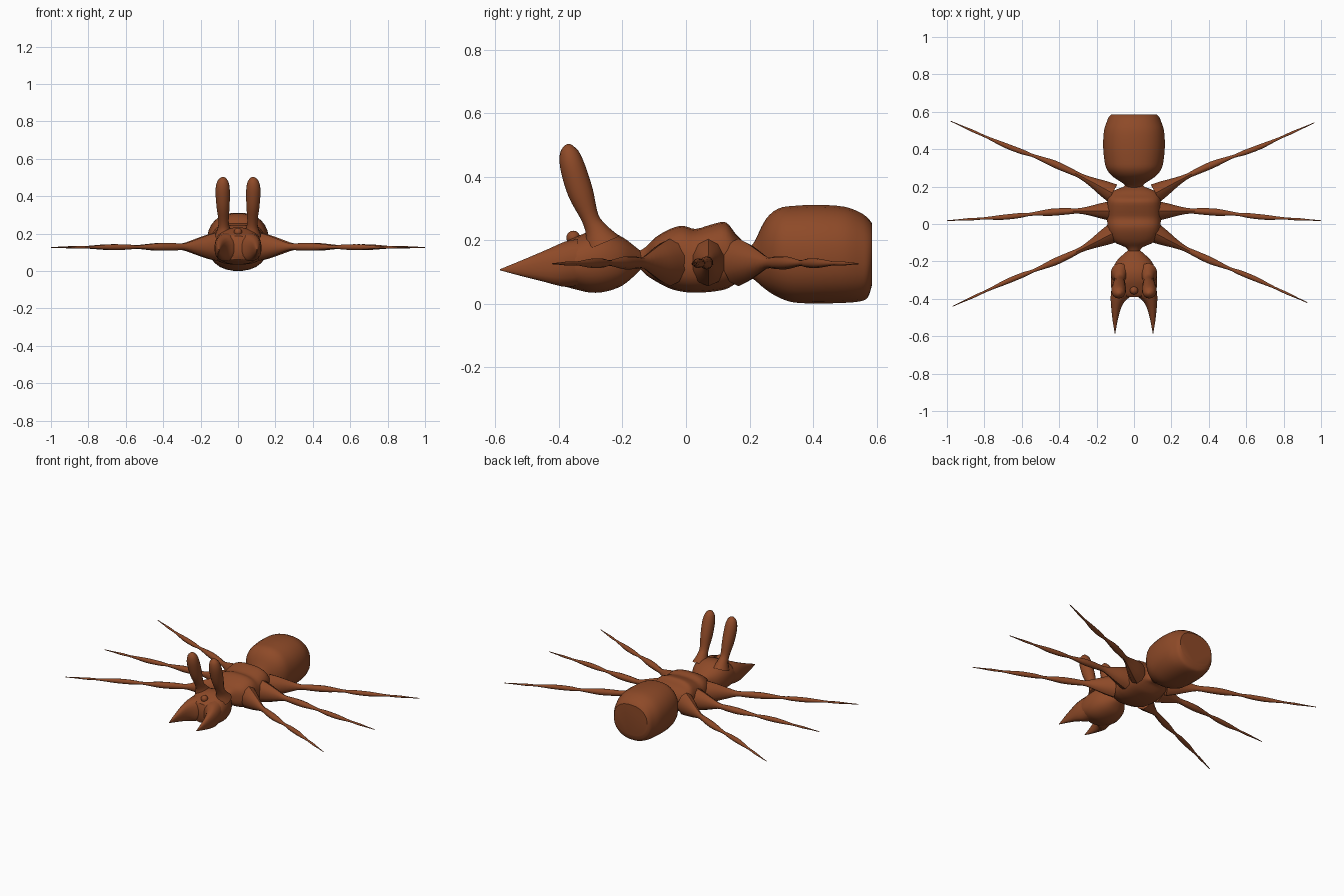
import bpy
import bmesh
import math
from mathutils import Vector

cube = bpy.data.objects.get("Cube")
if cube:
    bpy.data.objects.remove(cube, do_unlink=True)

# Single body colour
brown = bpy.data.materials.new("chestnut_brown")
brown.use_nodes = True
colour = (0.27, 0.068, 0.021, 1.0)
brown.diffuse_color = colour
brown.node_tree.nodes["Principled BSDF"].inputs["Base Color"].default_value = colour

X_AXIS = Vector((1, 0, 0))
Z_AXIS = Vector((0, 0, 1))


def smooth_rows(rows, steps):
    """Insert Catmull-Rom interpolated rows between the given ones."""
    rows = [tuple(row) for row in rows]
    padded = [rows[0]] + rows + [rows[-1]]
    result = []
    for a, b, c, d in zip(padded, padded[1:], padded[2:], padded[3:]):
        for step in range(steps):
            t = step / steps
            result.append([
                q + 0.5 * t * (r - p + t * (2 * p - 5 * q + 4 * r - s
                                            + t * (3 * (q - r) + s - p)))
                for p, q, r, s in zip(a, b, c, d)])
    result.append(list(rows[-1]))
    return result


def loft(name, sections, sides=20, squareness=2.0, sharp=40):
    """Skin rings, each given as centre, side vector and up vector."""
    bm = bmesh.new()
    rings = []
    for centre, side, up in sections:
        ring = []
        for i in range(sides):
            angle = math.tau * (i + 0.5) / sides
            c, s = math.cos(angle), math.sin(angle)
            c = math.copysign(abs(c) ** (2 / squareness), c)
            s = math.copysign(abs(s) ** (2 / squareness), s)
            ring.append(bm.verts.new(centre + side * c + up * s))
        rings.append(ring)
    for low, high in zip(rings, rings[1:]):
        for i in range(sides):
            j = (i + 1) % sides
            bm.faces.new((low[i], low[j], high[j], high[i]))
    bm.faces.new(rings[0])
    bm.faces.new(rings[-1])
    bmesh.ops.recalc_face_normals(bm, faces=bm.faces[:])
    mesh = bpy.data.meshes.new(name)
    bm.to_mesh(mesh)
    bm.free()
    mesh.materials.append(brown)
    mesh.polygons.foreach_set("use_smooth", [True] * len(mesh.polygons))
    mesh.set_sharp_from_angle(angle=math.radians(sharp))
    obj = bpy.data.objects.new(name, mesh)
    bpy.context.scene.collection.objects.link(obj)
    return obj


def body_part(name, rows, mirror=1, steps=3, **options):
    """Rows hold y, inner x, outer x, bottom z and top z."""
    sections = []
    for y, inner, outer, bottom, top in smooth_rows(rows, steps):
        centre = Vector((mirror * (inner + outer) / 2, y, (bottom + top) / 2))
        sections.append((centre, X_AXIS * (outer - inner) / 2,
                         Z_AXIS * (top - bottom) / 2))
    return loft(name, sections, **options)


def centred(rows):
    """Expand y, half width, bottom, top to a symmetric body row."""
    return [(y, -half, half, bottom, top) for y, half, bottom, top in rows]


def limb(name, rows, reference, steps=4, sides=10):
    """Rows hold a path point followed by its two radii."""
    rows = smooth_rows(rows, steps)
    points = [Vector(row[:3]) for row in rows]
    sections = []
    for i, row in enumerate(rows):
        along = points[min(i + 1, len(rows) - 1)] - points[max(i - 1, 0)]
        across = along.cross(reference).normalized()
        up = across.cross(along).normalized()
        sections.append((points[i], across * row[3], up * row[4]))
    return loft(name, sections, sides)


# Barrel abdomen with a flat rear
body_part("abdomen", centred([
    (0.19, 0.04, 0.09, 0.165), (0.215, 0.055, 0.075, 0.195),
    (0.25, 0.11, 0.045, 0.265), (0.29, 0.145, 0.02, 0.3),
    (0.34, 0.159, 0.003, 0.309), (0.42, 0.166, 0.0, 0.312),
    (0.50, 0.161, 0.002, 0.306), (0.55, 0.145, 0.007, 0.287),
    (0.573, 0.135, 0.02, 0.27), (0.585, 0.122, 0.055, 0.255)]),
    sides=28, squareness=2.3, sharp=30)

# Squarish thorax with a saddle on its back
body_part("thorax", centred([
    (-0.15, 0.028, 0.115, 0.165), (-0.125, 0.045, 0.09, 0.18),
    (-0.095, 0.11, 0.07, 0.21), (-0.05, 0.135, 0.047, 0.236),
    (-0.01, 0.142, 0.037, 0.246), (0.03, 0.145, 0.034, 0.236),
    (0.08, 0.145, 0.037, 0.25), (0.125, 0.142, 0.045, 0.257),
    (0.155, 0.135, 0.062, 0.222), (0.18, 0.105, 0.08, 0.195),
    (0.20, 0.055, 0.085, 0.165), (0.22, 0.04, 0.09, 0.16)]),
    sides=24, squareness=2.8, sharp=35)

# Head, scooped at the front between the jaws
body_part("head", centred([
    (-0.135, 0.024, 0.115, 0.16), (-0.16, 0.055, 0.09, 0.18),
    (-0.20, 0.095, 0.057, 0.21), (-0.25, 0.117, 0.038, 0.231),
    (-0.30, 0.124, 0.034, 0.229), (-0.345, 0.122, 0.044, 0.211),
    (-0.375, 0.112, 0.052, 0.197), (-0.39, 0.07, 0.06, 0.187)]),
    sides=24, squareness=2.4)

sides = (("left", 1), ("right", -1))
for label, mirror in sides:
    # Pointed jaw
    body_part(label + "_mandible", [
        (-0.34, 0.0, 0.12, 0.055, 0.205), (-0.38, 0.01, 0.125, 0.052, 0.197),
        (-0.41, 0.045, 0.125, 0.058, 0.184), (-0.45, 0.069, 0.122, 0.069, 0.166),
        (-0.52, 0.088, 0.114, 0.087, 0.136), (-0.585, 0.1, 0.103, 0.105, 0.109)],
        mirror, sides=16, squareness=2.3)

    # Club-shaped antenna
    limb(label + "_antenna", [
        (mirror * 0.075, -0.265, 0.19, 0.05, 0.06),
        (mirror * 0.076, -0.282, 0.23, 0.033, 0.037),
        (mirror * 0.077, -0.302, 0.27, 0.028, 0.028),
        (mirror * 0.080, -0.332, 0.35, 0.036, 0.04),
        (mirror * 0.082, -0.357, 0.43, 0.039, 0.039),
        (mirror * 0.081, -0.368, 0.475, 0.031, 0.03),
        (mirror * 0.080, -0.371, 0.497, 0.015, 0.014),
        (mirror * 0.080, -0.372, 0.503, 0.002, 0.002)],
        Vector((0, 1, 0)), sides=14)

# Small knob on the brow
bpy.ops.mesh.primitive_uv_sphere_add(segments=12, ring_count=8, radius=0.022,
                                     location=(0, -0.355, 0.208))
knob = bpy.context.object
knob.name = "brow_knob"
knob.data.materials.append(brown)
bpy.ops.object.shade_smooth_by_angle()

# Leg thickness by distance out: fraction, horizontal radius, vertical radius
leg_profile = [
    (0.0, 0.055, 0.075), (0.06, 0.043, 0.06), (0.13, 0.026, 0.038),
    (0.20, 0.015, 0.018), (0.27, 0.018, 0.02), (0.36, 0.02, 0.02),
    (0.45, 0.012, 0.012), (0.50, 0.009, 0.009), (0.56, 0.014, 0.014),
    (0.66, 0.014, 0.015), (0.75, 0.008, 0.009), (0.80, 0.006, 0.006),
    (0.86, 0.007, 0.007), (0.93, 0.004, 0.004), (1.0, 0.002, 0.002)]

# Leg root, tip and sideways bow, with the reach of each side
legs = {
    "front": ((0.115, -0.05), (0.97, -0.44), -0.012, (0.955, 1.0)),
    "middle": ((0.125, 0.07), (1.0, 0.018), 0.012, (1.0, 1.0)),
    "rear": ((0.115, 0.165), (0.98, 0.55), 0.018, (0.985, 1.0)),
}
for place, (root, tip, bow, reach) in legs.items():
    for (label, mirror), scale in zip(sides, reach):
        rows = []
        for t, wide, tall in leg_profile:
            x = root[0] + (tip[0] * scale - root[0]) * t
            y = root[1] + (tip[1] * scale - root[1]) * t
            y += bow * math.sin(math.pi * min(1, t * 1.6))
            rows.append((mirror * x, y, 0.13 - 0.004 * t, wide, tall))
        limb(f"{label}_{place}_leg", rows, Z_AXIS, steps=3)
